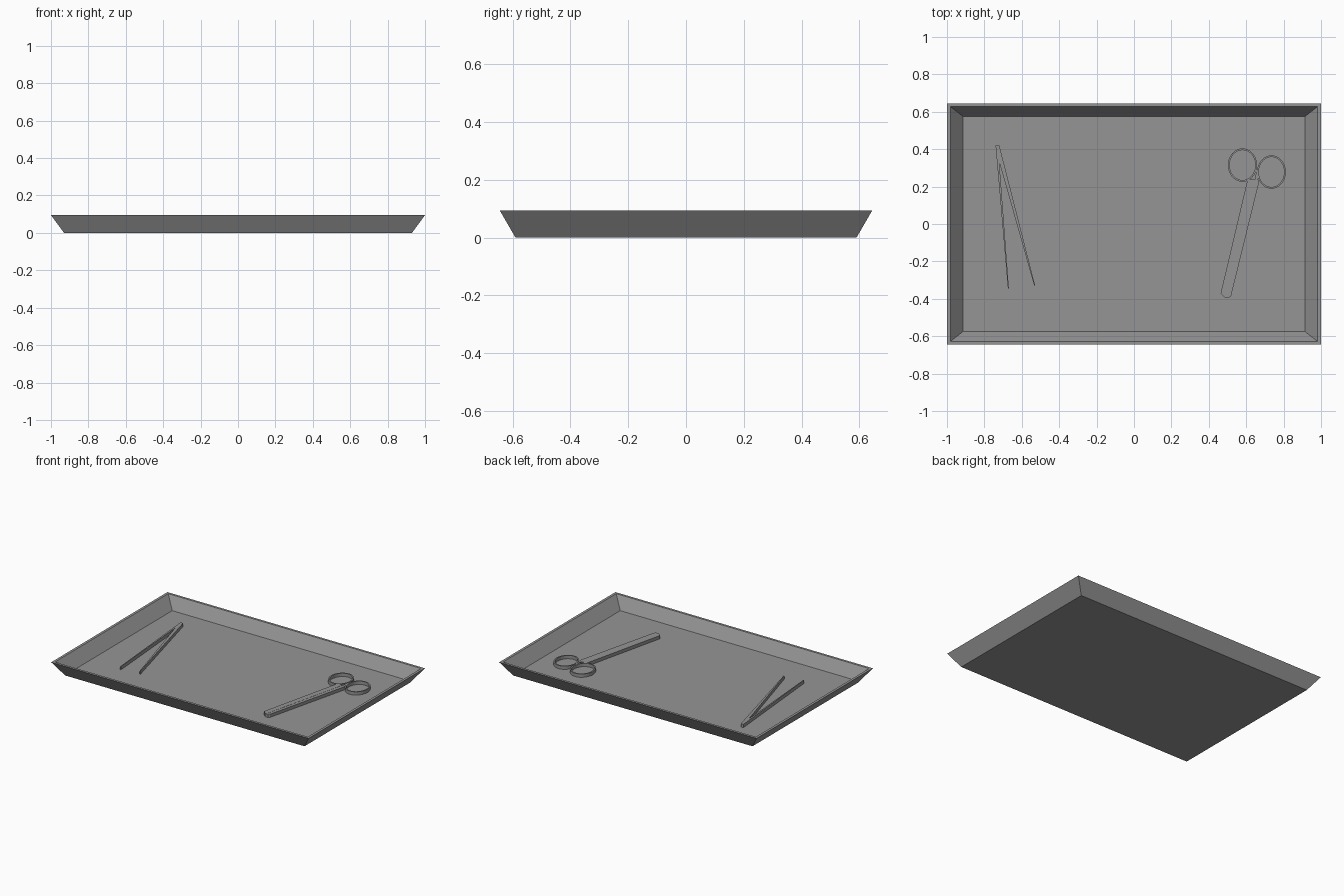
import bpy, bmesh, math
from mathutils import Vector

cube = bpy.data.objects.get("Cube")
if cube:
    bpy.data.objects.remove(cube)

steel = bpy.data.materials.new("steel grey")
steel.use_nodes = True
GREY = (0.30, 0.30, 0.30, 1)
steel.diffuse_color = GREY
steel.node_tree.nodes["Principled BSDF"].inputs["Base Color"].default_value = GREY

FLOOR = 0.015


def finish(name, bm):
    bmesh.ops.recalc_face_normals(bm, faces=bm.faces)
    mesh = bpy.data.meshes.new(name)
    bm.to_mesh(mesh)
    bm.free()
    mesh.materials.append(steel)
    obj = bpy.data.objects.new(name, mesh)
    bpy.context.collection.objects.link(obj)
    return obj


def loft(name, loops):
    """Join equal-length loops in order and cap both ends."""
    bm = bmesh.new()
    rings = [[bm.verts.new(p) for p in loop] for loop in loops]
    n = len(rings[0])
    for a, b in zip(rings, rings[1:]):
        for i in range(n):
            j = (i + 1) % n
            bm.faces.new((a[i], a[j], b[j], b[i]))
    bm.faces.new(rings[0])
    bm.faces.new(rings[-1])
    return finish(name, bm)


def slab(name, outline, z0, z1):
    return loft(name, [[(x, y, z) for x, y in outline] for z in (z0, z1)])


def rectangle(x, y, z):
    return [(-x, -y, z), (x, -y, z), (x, y, z), (-x, y, z)]


def finger_ring(name, cx, cy, rx, ry, z0, z1, wall=0.009, sides=32):
    bm = bmesh.new()
    section = [(0, z0), (0, z1), (wall, z1), (wall, z0)]
    rows = []
    for i in range(sides):
        a = math.tau * i / sides
        rows.append([bm.verts.new((cx + (rx - d) * math.cos(a),
                                   cy + (ry - d) * math.sin(a), z)) for d, z in section])
    for i in range(sides):
        a, b = rows[i], rows[(i + 1) % sides]
        for k in range(4):
            m = (k + 1) % 4
            bm.faces.new((a[k], a[m], b[m], b[k]))
    return finish(name, bm)


# Tray: outer wall, rim, inner wall and floor in one shell
loft("tray", [rectangle(0.93, 0.59, 0), rectangle(1.0, 0.645, 0.095),
              rectangle(0.982, 0.628, 0.095), rectangle(0.913, 0.574, FLOOR)])

# Tweezers: two tapering arms that meet at the back
slab("tweezer_arm_right", [(-0.74, 0.42), (-0.73, 0.42), (-0.72, 0.33),
                           (-0.669, -0.345), (-0.674, -0.345)], FLOOR, 0.038)
slab("tweezer_arm_left", [(-0.73, 0.42), (-0.72, 0.42), (-0.529, -0.328),
                          (-0.534, -0.328), (-0.72, 0.33)], FLOOR, 0.038)

# Scissors: two closed blades side by side, with a finger ring on each
slab("scissor_blade_right", [(0.607, 0.238), (0.648, 0.238), (0.495, -0.395),
                             (0.487, -0.395), (0.463, -0.372)], FLOOR, 0.038)
slab("scissor_blade_left", [(0.648, 0.238), (0.655, 0.30), (0.667, 0.217),
                            (0.519, -0.385), (0.508, -0.395), (0.495, -0.395)],
     FLOOR, 0.037)
finger_ring("finger_ring_right", 0.58, 0.315, 0.078, 0.089, FLOOR, 0.038)
finger_ring("finger_ring_left", 0.735, 0.278, 0.077, 0.089, FLOOR, 0.038)
